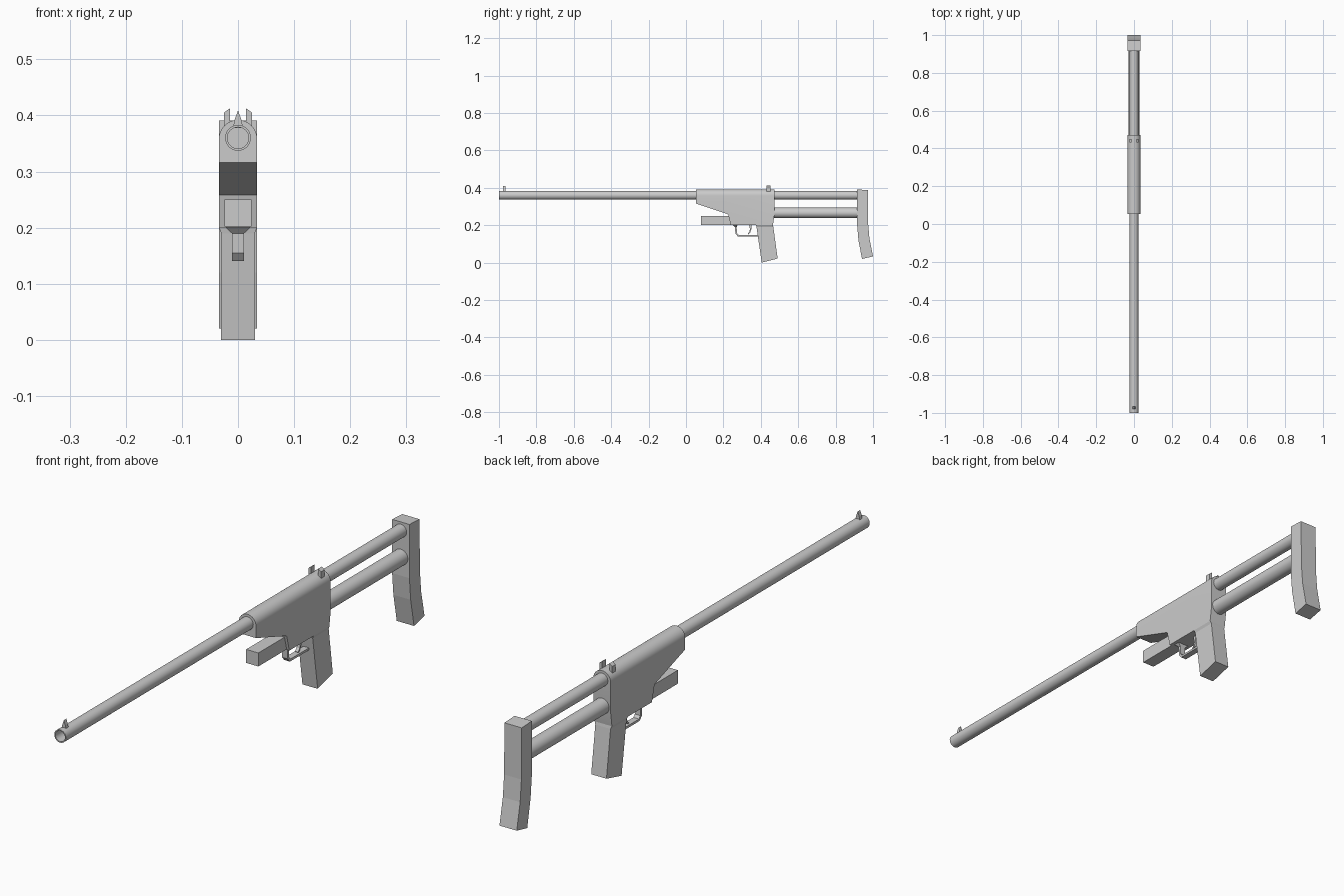
import bpy, bmesh
from math import cos, sin, pi

if "Cube" in bpy.data.objects:
    bpy.data.objects.remove(bpy.data.objects["Cube"])


def finish(name, bm, smooth=False):
    bmesh.ops.recalc_face_normals(bm, faces=bm.faces)
    mesh = bpy.data.meshes.new(name)
    bm.to_mesh(mesh)
    bm.free()
    ob = bpy.data.objects.new(name, mesh)
    bpy.context.collection.objects.link(ob)
    if smooth:
        shade(ob)
    return ob


def shade(ob):
    bpy.ops.object.select_all(action='DESELECT')
    ob.select_set(True)
    bpy.context.view_layer.objects.active = ob
    bpy.ops.object.shade_smooth_by_angle(angle=0.6)


def rings_to_mesh(name, rings, smooth=False):
    """Skin a list of equal-length point rings and cap both ends."""
    bm = bmesh.new()
    vs = [[bm.verts.new(p) for p in r] for r in rings]
    n = len(vs[0])
    for a, b in zip(vs, vs[1:]):
        for i in range(n):
            j = (i + 1) % n
            bm.faces.new((a[i], a[j], b[j], b[i]))
    bm.faces.new(vs[0])
    bm.faces.new(vs[-1])
    return finish(name, bm, smooth)


def side_extrude(name, pts, hw, x=0):
    """Extrude a (y, z) profile across x."""
    return rings_to_mesh(name, [[(x + s * hw, y, z) for y, z in pts] for s in (-1, 1)])


def front_extrude(name, pts, y0, y1, smooth=False):
    """Extrude an (x, z) profile along y."""
    return rings_to_mesh(name, [[(x, y, z) for x, z in pts] for y in (y0, y1)], smooth)


def limb(name, sections):
    """Skin four-sided sections given as (y0, z0, y1, z1, half width)."""
    return rings_to_mesh(name, [[(-w, y0, z0), (w, y0, z0), (w, y1, z1), (-w, y1, z1)]
                                for y0, z0, y1, z1, w in sections])


def lathe(name, profile, z, n=32):
    """Round part along y from (y, radius) pairs."""
    return rings_to_mesh(name, [[(r * cos(2 * pi * i / n), y, z + r * sin(2 * pi * i / n))
                                 for i in range(n)] for y, r in profile], True)


# barrel with hollow muzzle, and the two stock tubes
lathe("barrel", [(-0.85, 0.019), (-1, 0.019), (-1, 0.023), (0.07, 0.023)], 0.36)
lathe("upper_stock_tube", [(0.45, 0.023), (0.93, 0.023)], 0.36)
lathe("lower_stock_tube", [(0.45, 0.028), (0.93, 0.028)], 0.266)

# receiver: side profile trimmed by a round-topped section
receiver = side_extrude("receiver", [
    (0.053, 0.41), (0.053, 0.316), (0.225, 0.258), (0.24, 0.2),
    (0.465, 0.2), (0.472, 0.25), (0.472, 0.41)], 0.05)
arch = [(0.034 * cos(pi * i / 16), 0.358 + 0.034 * sin(pi * i / 16)) for i in range(17)]
cutter = front_extrude("receiver_section", arch + [(-0.034, 0.1), (0.034, 0.1)], -0.1, 0.6)
cutter.hide_render = True
cutter.hide_viewport = True
trim = receiver.modifiers.new("round_top", 'BOOLEAN')
trim.operation = 'INTERSECT'
trim.solver = 'EXACT'
trim.object = cutter
bpy.context.view_layer.objects.active = receiver
bpy.ops.object.modifier_apply(modifier=trim.name)
bpy.data.objects.remove(cutter)
shade(receiver)

# forward block under the receiver
side_extrude("fore_block", [(0.08, 0.202), (0.08, 0.25), (0.228, 0.25), (0.24, 0.202)], 0.024)

# grip, slightly narrower than the receiver
limb("grip", [(0.375, 0.2, 0.465, 0.2, 0.034),
              (0.377, 0.19, 0.467, 0.19, 0.03),
              (0.405, 0.0, 0.49, 0.022, 0.03)])

# trigger guard loop, flared where it meets the body
limb("trigger_guard", [(0.25, 0.202, 0.275, 0.202, 0.024),
                       (0.262, 0.19, 0.271, 0.19, 0.011),
                       (0.264, 0.155, 0.272, 0.158, 0.011),
                       (0.276, 0.141, 0.28, 0.149, 0.011),
                       (0.386, 0.141, 0.386, 0.149, 0.011)])

# curved trigger
limb("trigger", [(0.337, 0.202, 0.349, 0.202, 0.006),
                 (0.342, 0.18, 0.35, 0.18, 0.006),
                 (0.338, 0.163, 0.344, 0.161, 0.006),
                 (0.329, 0.153, 0.332, 0.15, 0.006)])

# butt with a bent lower half
limb("butt", [(0.915, 0.391, 0.972, 0.388, 0.034),
              (0.915, 0.2, 0.974, 0.205, 0.034),
              (0.922, 0.12, 0.981, 0.127, 0.034),
              (0.941, 0.02, 1.0, 0.033, 0.034)])

# front sight and the pair of rear sight prongs
front_extrude("front_sight", [(-0.009, 0.378), (0.009, 0.378), (0.006, 0.392),
                              (0, 0.409), (-0.006, 0.392)], -0.979, -0.965)
for side, s in (("left", -1), ("right", 1)):
    front_extrude("rear_sight_" + side, [(s * 0.014, 0.38), (s * 0.014, 0.413),
                                         (s * 0.025, 0.405), (s * 0.025, 0.375)], 0.431, 0.451)
